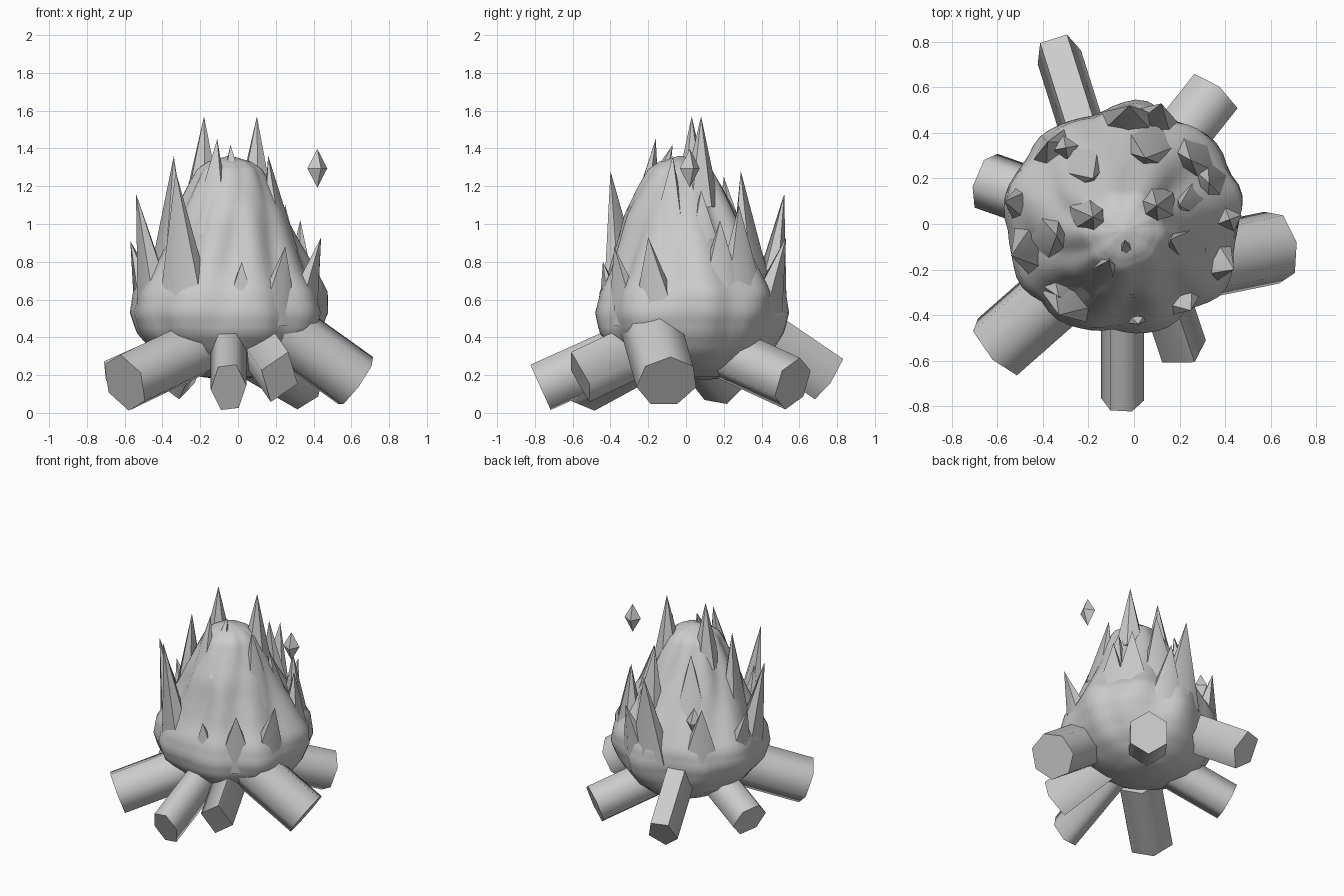
import bpy, bmesh, math
from mathutils import Vector, Matrix, noise

if "Cube" in bpy.data.objects:
    bpy.data.objects.remove(bpy.data.objects["Cube"])

grey = bpy.data.materials.new("ash_grey")
grey.diffuse_color = (0.6, 0.6, 0.6, 1)
grey.use_nodes = True
grey.node_tree.nodes["Principled BSDF"].inputs["Base Color"].default_value = grey.diffuse_color


def finish(name, bm, angle=None):
    bmesh.ops.recalc_face_normals(bm, faces=bm.faces)
    me = bpy.data.meshes.new(name)
    bm.to_mesh(me)
    bm.free()
    ob = bpy.data.objects.new(name, me)
    bpy.context.collection.objects.link(ob)
    me.materials.append(grey)
    if angle:
        bpy.ops.object.select_all(action='DESELECT')
        ob.select_set(True)
        bpy.context.view_layer.objects.active = ob
        bpy.ops.object.shade_smooth_by_angle(angle=math.radians(angle))
    return ob


# Flame body: a lumpy lathe with upright ridges; height, radius, centre y
PROFILE = [(.175, .01, .1), (.19, .15, .09), (.24, .28, .07), (.32, .40, .04), (.42, .475, .02),
           (.53, .51, .02), (.64, .495, .02), (.75, .43, .01), (.9, .355, -.01), (1.05, .29, -.03),
           (1.2, .215, -.03), (1.29, .165, -.03), (1.33, .11, -.03), (1.36, .01, -.03)]
CX, SEG, SUB = -0.045, 64, 3


def body_at(z):
    """Radius and centre of the body at a height."""
    for (z0, r0, y0), (z1, r1, y1) in zip(PROFILE, PROFILE[1:]):
        if z0 <= z <= z1:
            t = (z - z0) / (z1 - z0)
            return r0 + (r1 - r0) * t, Vector((CX, y0 + (y1 - y0) * t, z))


bm = bmesh.new()
levels = [a[0] + (b[0] - a[0]) * k / SUB for a, b in zip(PROFILE, PROFILE[1:]) for k in range(SUB)]
levels.append(PROFILE[-1][0])
rings = []
for z in levels:
    ring = []
    radius, centre = body_at(z)
    for i in range(SEG):
        a = math.tau * i / SEG
        c, s = math.cos(a), math.sin(a)
        lump = noise.noise(Vector((c * 2.6, s * 2.6, z * 2.5 + 4)))
        ridge = abs(math.sin(4.5 * a + 1.2 * math.sin(z * 3))) - 0.6
        fade = min(1, max(0, (z - .2) * 4))
        r = radius * (1 + fade * (.08 * lump + .06 * ridge))
        ring.append(bm.verts.new(centre + Vector((r * c, r * s, 0))))
    rings.append(ring)
for lo, hi in zip(rings, rings[1:]):
    for i in range(SEG):
        j = (i + 1) % SEG
        bm.faces.new((lo[i], lo[j], hi[j], hi[i]))
bm.faces.new(rings[0][::-1])
bm.faces.new(rings[-1])
finish("flame_body", bm, 60)

# Flame tongues: tip position, half width, height; each tapers up out of the body
TONGUES = [
    (-.18, .03, 1.57, .10, .45), (.10, .08, 1.57, .11, .48), (-.34, -.05, 1.36, .13, .58),
    (.16, -.07, 1.36, .12, .5), (-.11, -.16, 1.45, .12, .5), (-.04, -.07, 1.42, .10, .35),
    (-.54, -.14, 1.16, .15, .6), (-.33, -.40, 1.28, .16, .72), (.25, .28, 1.10, .15, .5),
    (.44, -.20, .93, .14, .42), (.25, -.38, .88, .15, .42), (-.57, .10, .91, .13, .4),
    (-.33, -.32, 1.02, .14, .45), (.33, .18, 1.02, .14, .42), (.05, .29, 1.28, .14, .55),
    (-.02, .52, 1.16, .16, .62), (.12, .53, .93, .14, .4), (-.38, .36, .96, .15, .42),
    (.02, -.44, .8, .13, .35), (-.18, .2, 1.25, .13, .45), (.2, .08, 1.18, .12, .4)]
SIDES = 6
for n, (x, y, z, w, h) in enumerate(TONGUES):
    bm = bmesh.new()
    radius, centre = body_at(z - h)
    out = Vector((x - centre.x, y - centre.y, 0)).normalized()
    side = Vector((-out.y, out.x, 0))
    base = centre + out * (radius - .10)
    tip = bm.verts.new((x, y, z))
    low = [bm.verts.new(base + out * .105 * math.cos(t) + side * w * math.sin(t))
           for t in (math.tau * k / SIDES for k in range(SIDES))]
    for i in range(SIDES):
        bm.faces.new((low[i], low[(i + 1) % SIDES], tip))
    bm.faces.new(low[::-1])
    finish(f"flame_tongue_{n + 1}", bm, 55)

# Logs: outer end centre, outward heading, slope, half width, half height, sides, roll
LOGS = [
    ((-.05, -.77, .135), (0, -1), .45, .095, .145, 6, 5),
    ((-.60, -.54, .16), (-.75, -.66), .36, .16, .16, 6, 80),
    ((.22, -.56, .19), (.3, -.9), .45, .11, .15, 4, 75),
    ((.625, -.10, .165), (.98, .2), .7, .165, .16, 7, 90),
    ((.345, .565, .155), (.62, .78), .36, .14, .145, 6, 90),
    ((-.335, .755, .19), (-.3, .95), .65, .105, .14, 5, 270),
    ((-.65, .19, .16), (-.94, .33), .42, .13, .13, 6, 70)]
for n, (end, head, slope, rw, rh, sides, roll) in enumerate(LOGS):
    bm = bmesh.new()
    axis = Vector((-head[0], -head[1], 0)).normalized()
    axis = (axis + Vector((0, 0, slope))).normalized()
    side = axis.cross(Vector((0, 0, 1))).normalized()
    up = side.cross(axis)
    ends = []
    for dist in (0, .55):
        c = Vector(end) + axis * dist
        ends.append([bm.verts.new(c + side * rw * math.cos(t) + up * rh * math.sin(t))
                     for t in (math.radians(roll) + math.tau * k / sides for k in range(sides))])
    bm.faces.new(ends[0])
    bm.faces.new(ends[1][::-1])
    for i in range(sides):
        j = (i + 1) % sides
        bm.faces.new((ends[0][i], ends[0][j], ends[1][j], ends[1][i]))
    finish(f"log_{n + 1}", bm, 75)

# Floating sparks: small four-sided diamonds
for n, (pos, turn) in enumerate([((.42, .02, 1.295), 20), ((-.30, .335, .84), 10)]):
    bm = bmesh.new()
    for sign in (1, -1):
        bmesh.ops.create_cone(bm, segments=4, radius1=.056, radius2=0, depth=.102, cap_ends=False,
                              matrix=Matrix.Translation(pos) @ Matrix.Rotation(math.radians(turn), 4, 'Z')
                              @ Matrix.Diagonal((1, 1, sign, 1)) @ Matrix.Translation((0, 0, .051)))
    bmesh.ops.remove_doubles(bm, verts=bm.verts, dist=.001)
    finish(f"spark_{n + 1}", bm)
